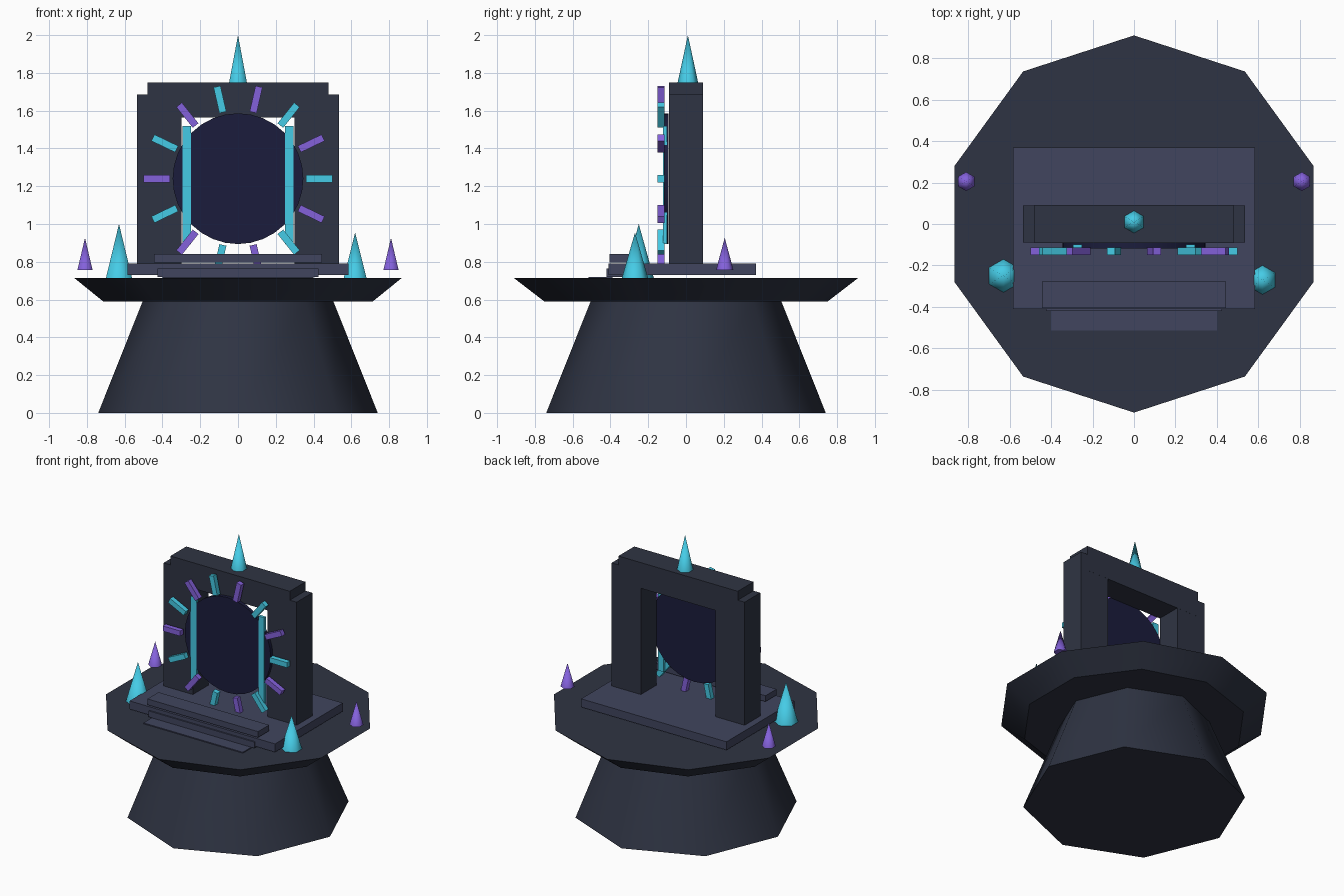
import bpy, bmesh, math
from mathutils import Matrix, Vector

if "Cube" in bpy.data.objects:
    bpy.data.objects.remove(bpy.data.objects["Cube"])


def material(name, rgb):
    m = bpy.data.materials.new(name)
    m.diffuse_color = (*rgb, 1)
    m.use_nodes = True
    m.node_tree.nodes["Principled BSDF"].inputs["Base Color"].default_value = m.diffuse_color
    return m


STONE = material("dark_stone", (0.028, 0.034, 0.056))
PALE = material("pale_stone", (0.052, 0.060, 0.112))
VOID = material("portal_void", (0.011, 0.012, 0.045))
CYAN = material("cyan_glow", (0.06, 0.60, 0.79))
PURPLE = material("purple_glow", (0.23, 0.12, 0.71))


def finish(bm, name, mat):
    me = bpy.data.meshes.new(name)
    bm.to_mesh(me)
    bm.free()
    me.materials.append(mat)
    ob = bpy.data.objects.new(name, me)
    bpy.context.collection.objects.link(ob)
    return ob


def box(name, x, y, z, mat):
    """Box from (min, max) ranges."""
    bm = bmesh.new()
    size = [r[1] - r[0] for r in (x, y, z)]
    mid = Vector([(r[0] + r[1]) / 2 for r in (x, y, z)])
    bmesh.ops.create_cube(bm, size=1, matrix=Matrix.Translation(mid) @ Matrix.Diagonal((*size, 1)))
    return finish(bm, name, mat)


def frustum(name, sides, r1, r2, z1, z2, mat, at=(0, 0), turn=90):
    """Upright tapered prism with smooth sides and flat caps; one corner faces +y."""
    bm = bmesh.new()
    ends = [(r1, z1), (r2, z2)] if r2 > 0 else [(r1, z1)]
    rings = []
    for r, z in ends:
        angs = [math.radians(turn) + 2 * math.pi * i / sides for i in range(sides)]
        rings.append([bm.verts.new((at[0] + r * math.cos(a), at[1] + r * math.sin(a), z)) for a in angs])
    bm.faces.new(rings[0][::-1])
    if r2 > 0:
        bm.faces.new(rings[1])
    else:
        tip = bm.verts.new((*at, z2))
    for i in range(sides):
        j = (i + 1) % sides
        top = [rings[1][j], rings[1][i]] if r2 > 0 else [tip]
        bm.faces.new([rings[0][i], rings[0][j], *top]).smooth = True
    return finish(bm, name, mat)


# Pedestal and ten-sided slab
frustum("pedestal", 8, 0.74, 0.505, 0, 0.59, STONE)
frustum("slab", 10, 0.75, 0.91, 0.59, 0.713, STONE)

# Platform and steps
box("platform", (-0.585, 0.585), (-0.41, 0.37), (0.73, 0.79), PALE)
box("step_top", (-0.445, 0.445), (-0.405, -0.278), (0.797, 0.84), PALE)
box("step_middle", (-0.425, 0.425), (-0.42, -0.30), (0.72, 0.764), PALE)
box("step_bottom", (-0.40, 0.40), (-0.515, -0.39), (0.68, 0.72), PALE)

# Gate frame and glowing side bars
for side, s in (("left", -1), ("right", 1)):
    box(side + "_pillar", sorted((s * 0.30, s * 0.535)), (-0.09, 0.09), (0.78, 1.685), STONE)
    box(side + "_glow_bar", sorted((s * 0.25, s * 0.295)), (-0.122, -0.10), (0.895, 1.52), CYAN)
box("lintel", (-0.48, 0.48), (-0.0905, 0.0905), (1.563, 1.75), STONE)

# Portal disc
CENTRE = Vector((0, 0, 1.24))
bm = bmesh.new()
bmesh.ops.create_cone(bm, cap_ends=True, segments=32, radius1=0.346, radius2=0.346, depth=0.025,
                      matrix=Matrix.Translation(CENTRE + Vector((0, -0.105, 0))) @ Matrix.Rotation(math.pi / 2, 4, 'X'))
for f in bm.faces:
    f.smooth = len(f.verts) == 4
finish(bm, "portal_disc", VOID)

# Ring of rays, alternating colours
for i in range(14):
    ray = box(f"ray_{i + 1}", (0.36, 0.50), (-0.15, -0.114), (-0.019, 0.019), PURPLE if i % 2 else CYAN)
    ray.data.transform(Matrix.Translation(CENTRE) @ Matrix.Rotation(-2 * math.pi * i / 14, 4, 'Y'))

# Crystals
for name, at, r, z1, z2, mat in (
    ("top_crystal", (0, 0.01), 0.054, 1.75, 2.0, CYAN),
    ("left_crystal", (-0.63, -0.25), 0.08, 0.713, 1.0, CYAN),
    ("right_crystal", (0.62, -0.27), 0.07, 0.713, 0.955, CYAN),
    ("left_small_crystal", (-0.81, 0.205), 0.046, 0.757, 0.927, PURPLE),
    ("right_small_crystal", (0.81, 0.205), 0.046, 0.757, 0.927, PURPLE),
):
    frustum(name, 6, r, 0, z1, z2, mat, at)
